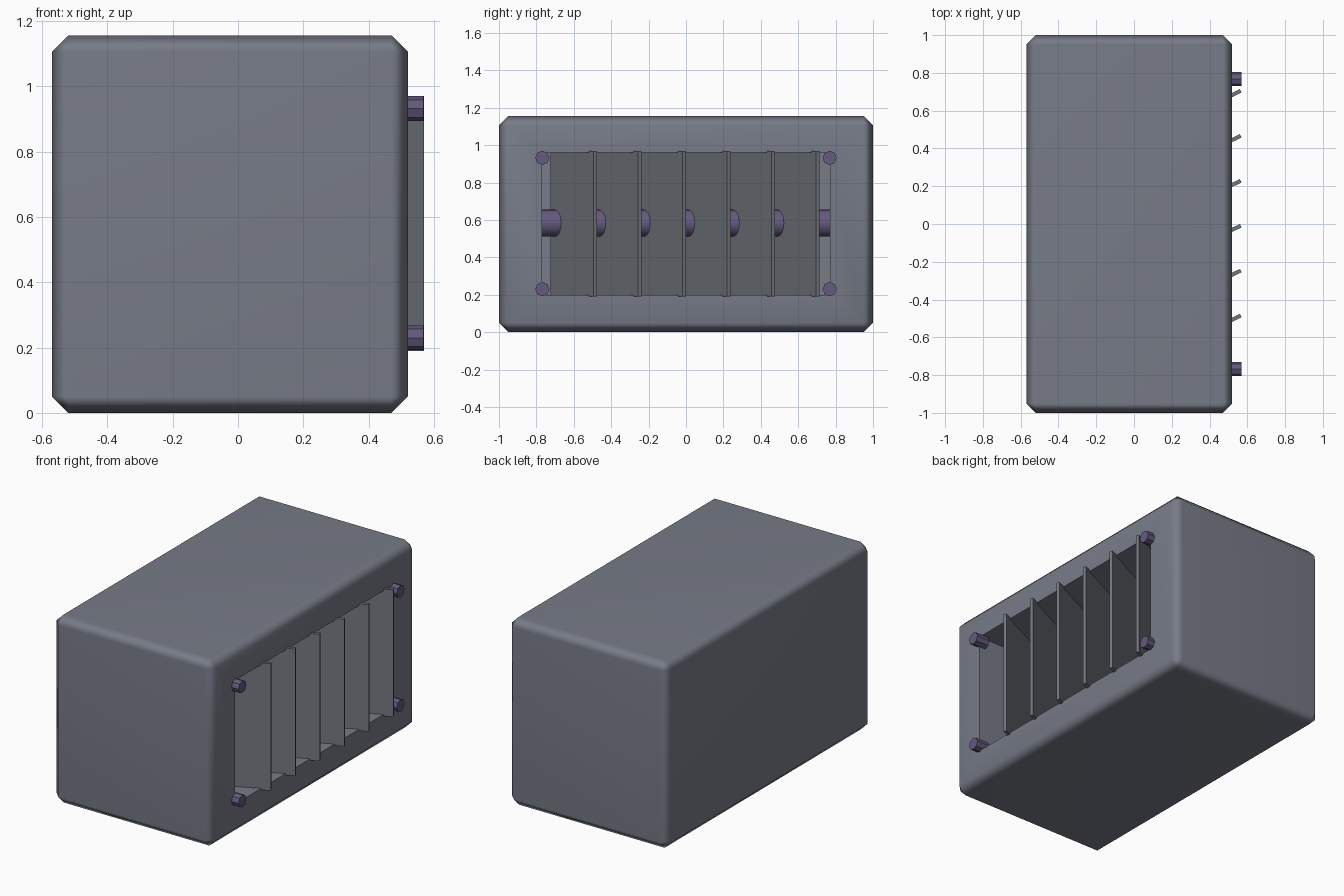
import bpy, bmesh, math
from mathutils import Matrix, Vector

if "Cube" in bpy.data.objects:
    bpy.data.objects.remove(bpy.data.objects["Cube"])


def material(name, rgb):
    m = bpy.data.materials.new(name)
    m.diffuse_color = (*rgb, 1)
    m.use_nodes = True
    m.node_tree.nodes["Principled BSDF"].inputs["Base Color"].default_value = m.diffuse_color
    return m


BODY = material("blue_grey_metal", (0.185, 0.2, 0.245))
SLAT = material("grey_metal", (0.17, 0.185, 0.21))
BOLT = material("purple_metal", (0.125, 0.1, 0.205))


def finish(name, bm, mat, angle=None):
    bmesh.ops.recalc_face_normals(bm, faces=bm.faces)
    me = bpy.data.meshes.new(name)
    bm.to_mesh(me)
    bm.free()
    me.materials.append(mat)
    ob = bpy.data.objects.new(name, me)
    bpy.context.collection.objects.link(ob)
    if angle:
        bpy.ops.object.select_all(action='DESELECT')
        ob.select_set(True)
        bpy.context.view_layer.objects.active = ob
        bpy.ops.object.shade_smooth_by_angle(angle=math.radians(angle))
    return ob


def box(bm, centre, size, turn=0.0):
    mat = (Matrix.Translation(centre) @ Matrix.Rotation(turn, 4, 'Z')
           @ Matrix.Diagonal((*size, 1)))
    bmesh.ops.create_cube(bm, size=1, matrix=mat)


def cylinder(bm, centre, axis, radius, depth, sides):
    rot = Vector(axis).to_track_quat('Z', 'Y').to_matrix().to_4x4()
    bmesh.ops.create_cone(bm, cap_ends=True, segments=sides, radius1=radius,
                          radius2=radius, depth=depth,
                          matrix=Matrix.Translation(centre) @ rot)


# Housing: chamfered box with a vent recess in the right side
bm = bmesh.new()
box(bm, (-0.025, 0, 0.578), (1.09, 2.0, 1.156))
bmesh.ops.bevel(bm, geom=bm.edges[:], offset=0.05, offset_type='OFFSET',
                segments=1, profile=0.5, affect='EDGES')
bm.normal_update()
side = max(bm.faces, key=lambda f: f.calc_center_median().x)
bmesh.ops.inset_individual(bm, faces=[side], thickness=0.1)
for v in side.verts:
    v.co.y = math.copysign(0.77, v.co.y)
    v.co.z = 0.96 if v.co.z > 0.578 else 0.2
bmesh.ops.inset_individual(bm, faces=[side], thickness=0.0, depth=-0.4)
for v in side.verts:
    v.co.x = 0.05
housing = finish("housing", bm, BODY, 50)
housing.modifiers.new("even_shading", 'WEIGHTED_NORMAL').keep_sharp = True

# Six slanted louvre slats
run, rise = 0.475, 0.23
for i in range(6):
    tip = -0.485 + 0.238 * i
    bm = bmesh.new()
    box(bm, (0.565 - run / 2, tip - rise / 2, 0.58),
        (math.hypot(run, rise), 0.02, 0.78), math.atan2(rise, run))
    finish(f"slat_{i + 1}", bm, SLAT)

# Rod that passes through all the slats
bm = bmesh.new()
cylinder(bm, (0.14, 0, 0.583), (0, 1, 0), 0.072, 1.56, 24)
finish("slat_rod", bm, BOLT, 40)

# Corner bolts around the vent
for y in (-0.768, 0.768):
    for z in (0.23, 0.932):
        bm = bmesh.new()
        cylinder(bm, (0.523, y, z), (1, 0, 0), 0.038, 0.09, 8)
        finish("vent_bolt", bm, BOLT)
